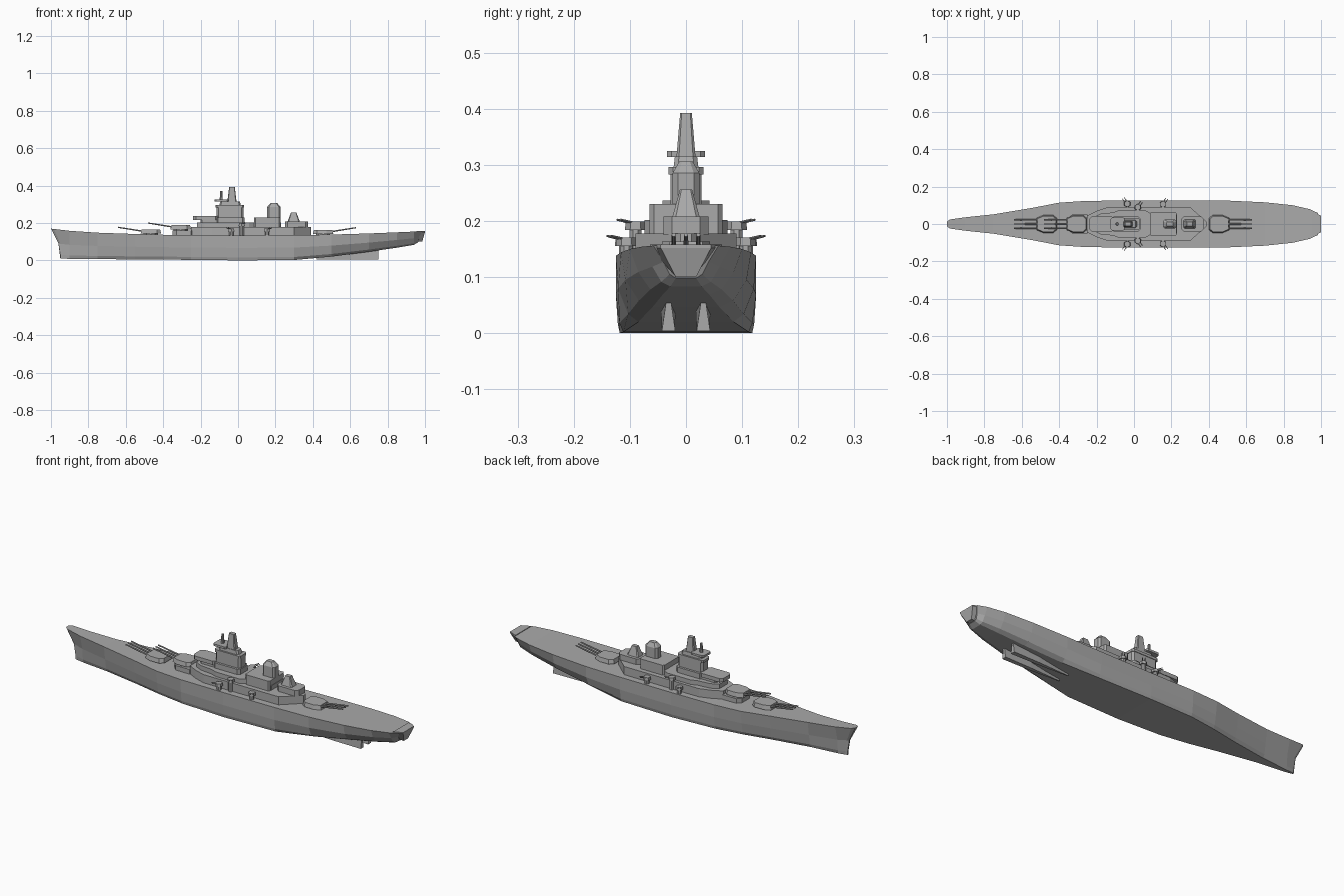
import bpy
import bmesh
from math import cos, sin, radians
from mathutils import Vector

default_cube = bpy.data.objects.get("Cube")
if default_cube:
    bpy.data.objects.remove(default_cube, do_unlink=True)

# One plain grey for the whole ship
grey = bpy.data.materials.new("warship_grey")
grey.use_nodes = True
grey.diffuse_color = (0.4, 0.4, 0.4, 1)
grey.node_tree.nodes["Principled BSDF"].inputs["Base Color"].default_value = grey.diffuse_color


def loft(name, rings):
    """Skin a list of equal closed rings and cap both ends."""
    bm = bmesh.new()
    loops = [[bm.verts.new(point) for point in ring] for ring in rings]
    count = len(loops[0])
    for lower, upper in zip(loops, loops[1:]):
        for i in range(count):
            j = (i + 1) % count
            bm.faces.new((lower[i], lower[j], upper[j], upper[i]))
    bm.faces.new(loops[0])
    bm.faces.new(loops[-1])
    bmesh.ops.recalc_face_normals(bm, faces=bm.faces)
    mesh = bpy.data.meshes.new(name)
    bm.to_mesh(mesh)
    bm.free()
    mesh.materials.append(grey)
    ship_part = bpy.data.objects.new(name, mesh)
    bpy.context.collection.objects.link(ship_part)
    return ship_part


def prism(name, outline, bottom, top, taper=1.0):
    """Extrude an outline upwards, shrinking the top about its middle."""
    xs = [x for x, y in outline]
    ys = [y for x, y in outline]
    mid_x, mid_y = (min(xs) + max(xs)) / 2, (min(ys) + max(ys)) / 2
    base = [(x, y, bottom) for x, y in outline]
    roof = [(mid_x + (x - mid_x) * taper, mid_y + (y - mid_y) * taper, top) for x, y in outline]
    return loft(name, [base, roof])


def block(name, start, end, half, bottom, top, taper=1.0, cut=0.008):
    """Centred deckhouse with chamfered corners."""
    side = [(start, half - cut), (start + cut, half), (end - cut, half), (end, half - cut)]
    return prism(name, side + mirrored(side), bottom, top, taper)


def mirrored(side):
    return [(x, -y) for x, y in reversed(side)]


def drum(name, x, y, radius, bottom, top, taper=1.0, sides=10):
    turns = [radians(360 * (i + 0.5) / sides) for i in range(sides)]
    outline = [(x + radius * cos(t), y + radius * sin(t)) for t in turns]
    return prism(name, outline, bottom, top, taper)


def barrel(name, start, end, radius, sides=6):
    start, end = Vector(start), Vector(end)
    turn = (end - start).to_track_quat("Z", "Y")
    circle = [turn @ Vector((radius * cos(radians(360 * i / sides)),
                             radius * sin(radians(360 * i / sides)), 0)) for i in range(sides)]
    return loft(name, [[start + p for p in circle], [end + p * 0.8 for p in circle]])


# Hull stations: x, deck half, side half, bottom half, keel height, deck height, rake
stations = [
    (-1, .012, .004, .003, .01, .17, .05),
    (-.985, .024, .007, .005, .01, .168, .045),
    (-.9, .036, .018, .01, .008, .158, 0),
    (-.75, .052, .042, .025, .007, .148, 0),
    (-.55, .085, .078, .058, .005, .141, 0),
    (-.4, .114, .106, .088, .004, .137, 0),
    (-.25, .124, .122, .11, .003, .135, 0),
    (0, .125, .125, .118, 0, .134, 0),
    (.3, .125, .125, .112, .002, .135, 0),
    (.5, .125, .121, .085, .02, .138, 0),
    (.7, .116, .108, .06, .046, .144, 0),
    (.85, .1, .085, .042, .068, .15, 0),
    (.94, .079, .06, .028, .083, .154, 0),
    (.985, .058, .04, .018, .098, .156, -.02),
]
hull_rings = []
for x, deck, side, bottom, keel, top, rake in stations:
    height = top - keel
    half = [(x, deck, top),
            (x + rake * 0.8, side, keel + height * 0.5),
            (x + rake, (side + bottom) / 2, keel + height * 0.12),
            (x + rake, bottom, keel)]
    hull_rings.append(half + [(px, -py, pz) for px, py, pz in reversed(half)])
loft("hull", hull_rings)

# Stern overhang, wide at deck level and narrow below
loft("stern_overhang", [
    [(.95, .018, .1), (.985, .018, .1), (.985, -.018, .1), (.95, -.018, .1)],
    [(.955, .064, .152), (1, .045, .152), (1, -.045, .152), (.955, -.064, .152)],
    [(.955, .064, .158), (1, .045, .158), (1, -.045, .158), (.955, -.064, .158)],
])

# Twin skegs under the stern
for tag, sign in (("left", 1), ("right", -1)):
    y = sign * 0.031
    loft("skeg_" + tag, [
        [(.42, y - .002, .004), (.42, y + .002, .004), (.42, y + .003, .03), (.42, y - .003, .03)],
        [(.6, y - .01, .004), (.6, y + .01, .004), (.6, y + .014, .05), (.6, y - .014, .05)],
        [(.75, y - .012, .004), (.75, y + .012, .004), (.75, y + .004, .058), (.75, y - .004, .058)],
    ])

# Main deckhouse with pointed aft end
lower_side = [(-.25, .045), (-.2, .07), (-.14, .09), (.3, .09), (.39, .01)]
prism("main_deckhouse", lower_side + mirrored(lower_side), 0.13, 0.178)
upper_side = [(-.22, .035), (-.18, .055), (-.11, .062), (-.08, .074), (.06, .074), (.1, .05), (.23, .05)]
prism("upper_deckhouse", upper_side + mirrored(upper_side), 0.178, 0.202)

# Forward bridge and tower
block("bridge_base", -.2, -.1, .035, .202, .216)
block("bridge", -.24, -.105, .042, .216, .236, cut=.015)
block("tower_base", -.12, .035, .04, .2, .23, cut=.012)
block("tower", -.115, .03, .028, .23, .285, cut=.01)
block("tower_platform", -.12, .032, .031, .283, .296)
block("tower_top", -.1, .015, .022, .296, .315, taper=.9)
block("lookout_platform", -.125, -.05, .034, .314, .325)
block("mast_tower", -.06, -.005, .019, .29, .392, taper=.55, cut=.005)
drum("foremast", -.09, 0, .009, .32, .372, taper=.7, sides=8)

# Aft house with its capped funnel
block("aft_house", .085, .228, .065, .178, .23)
block("funnel", .155, .228, .024, .23, .285, cut=.01)
block("funnel_cap", .155, .228, .024, .285, .306, taper=.5, cut=.01)
block("aft_control_house", .25, .375, .04, .175, .208, cut=.015)
block("aft_cone", .265, .33, .024, .208, .256, taper=.45, cut=.006)


def main_turret(name, centre, facing, bottom):
    """Triple gun turret; facing is -1 for the bow and +1 for the stern."""
    side = [(-.055, .03), (-.035, .047), (.02, .047), (.055, .032)]
    outline = [(centre + facing * x, y) for x, y in side + mirrored(side)]
    prism(name, outline, bottom, bottom + 0.022, 0.9)
    drum(name + "_barbette", centre, 0, .04, .125, bottom)
    for number, y in enumerate((-.022, 0, .022)):
        breech = (centre + facing * 0.045, y, bottom + 0.013)
        muzzle = (centre + facing * 0.176, y, bottom + 0.034)
        barrel(name + "_barrel_" + str(number), breech, muzzle, 0.0045)


main_turret("fore_turret", -.466, -1, .143)
main_turret("raised_turret", -.306, -1, .166)
main_turret("aft_turret", .455, 1, .141)
block("raised_turret_house", -.35, -.23, .05, .13, .16, cut=.02)


def side_gun(name, x, y, bottom, swing, sign):
    """Small twin mount on a pedestal, trained outboard."""
    drum(name + "_pedestal", x, sign * y, .012, .125, bottom, sides=8)
    drum(name, x, sign * y, .019, bottom, bottom + 0.015, taper=.9, sides=6)
    aim = Vector((sin(swing), sign * cos(swing), 0.2))
    across = Vector((cos(swing), -sign * sin(swing), 0)) * 0.006
    centre = Vector((x, sign * y, bottom + 0.011))
    for tag, offset in (("fore", -across), ("aft", across)):
        barrel(name + "_barrel_" + tag, centre + offset, centre + offset + aim * 0.036, 0.0025)


# Secondary guns mirrored on both sides
for tag, sign in (("left", 1), ("right", -1)):
    side_gun("fore_side_gun_" + tag, -.036, .108, .155, radians(-35), sign)
    side_gun("middle_side_gun_" + tag, .02, .09, .184, radians(35), sign)
    side_gun("aft_side_gun_" + tag, .155, .106, .155, radians(35), sign)
